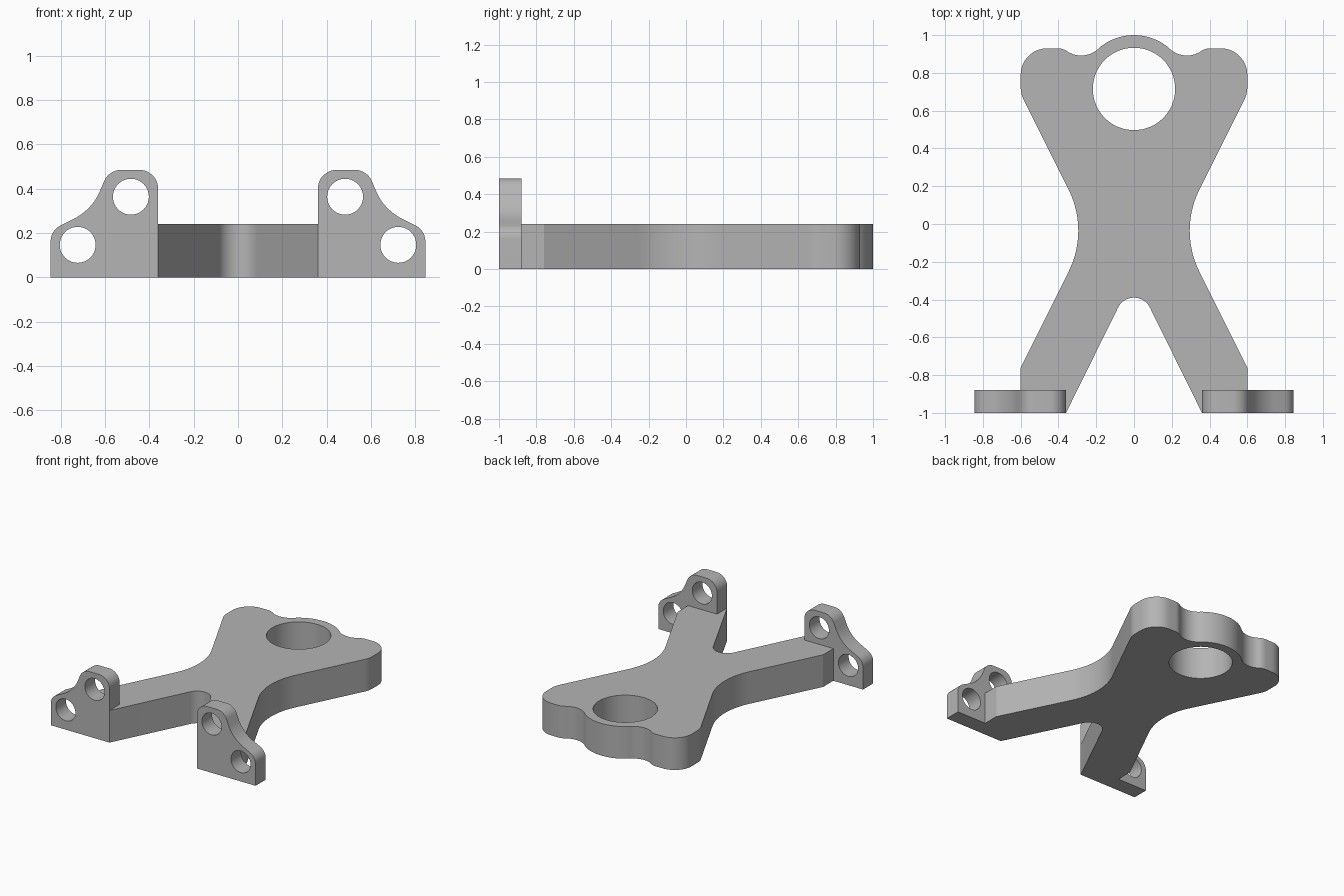
import bpy
import bmesh
from math import cos, sin, tan, radians, pi
from mathutils import Vector

cube = bpy.data.objects.get("Cube")
if cube:
    bpy.data.objects.remove(cube, do_unlink=True)

grey = bpy.data.materials.new("plain grey")
grey.use_nodes = True
grey.diffuse_color = (0.46, 0.46, 0.46, 1)
grey.node_tree.nodes["Principled BSDF"].inputs["Base Color"].default_value = grey.diffuse_color


def arc(cx, cy, r, start, end, steps=14):
    """Points along an arc, angles in degrees."""
    angles = [radians(start + (end - start) * i / steps) for i in range(steps + 1)]
    return [(cx + r * cos(a), cy + r * sin(a)) for a in angles]


def circle(cx, cy, r, steps=64):
    return arc(cx, cy, r, 0, 360, steps)[:-1]


def rounded(corners, steps=12):
    """Polygon from (x, y, radius) corners, each one filleted."""
    out = []
    for i, (x, y, r) in enumerate(corners):
        p = Vector((x, y))
        if r == 0:
            out.append((x, y))
            continue
        a = (Vector(corners[i - 1][:2]) - p).normalized()
        b = (Vector(corners[(i + 1) % len(corners)][:2]) - p).normalized()
        half = a.angle(b) / 2
        centre = p + (a + b).normalized() * (r / sin(half))
        u = p + a * (r / tan(half)) - centre
        v = p + b * (r / tan(half)) - centre
        sweep = u.angle(v)
        for k in range(steps + 1):
            t = k / steps
            q = centre + (u * sin((1 - t) * sweep) + v * sin(t * sweep)) / sin(sweep)
            out.append((q.x, q.y))
    return out


def plate(name, loops, place, offset):
    """Flat plate with holes: fill the loops, then extrude by offset."""
    bm = bmesh.new()
    edges = []
    for loop in loops:
        verts = [bm.verts.new(place(x, y)) for x, y in loop]
        edges += [bm.edges.new((verts[i - 1], verts[i])) for i in range(len(verts))]
    bmesh.ops.triangle_fill(bm, use_beauty=True, edges=edges)
    moved = bmesh.ops.extrude_face_region(bm, geom=bm.faces[:], use_keep_orig=True)
    bmesh.ops.translate(bm, vec=offset,
                        verts=[g for g in moved["geom"] if isinstance(g, bmesh.types.BMVert)])
    bmesh.ops.recalc_face_normals(bm, faces=bm.faces[:])
    for f in bm.faces:
        f.smooth = True
    mesh = bpy.data.meshes.new(name)
    bm.to_mesh(mesh)
    bm.free()
    mesh.set_sharp_from_angle(angle=radians(25))
    mesh.materials.append(grey)
    obj = bpy.data.objects.new(name, mesh)
    bpy.context.collection.objects.link(obj)
    return obj


# Body: right half of the outline, from the crotch round to the top of the ring
half = arc(0, -0.484, 0.094, 90, 26)
half += [(0.36, -1), (0.36, -0.88), (0.6, -0.88), (0.6, -0.76)]
half += arc(0.78, -0.035, 0.485, 206.6, 153.4, 20)     # waist
half += arc(0.45, 0.725, 0.15, -26.6, 0, 8)            # shoulder side
half += arc(0.46, 0.79, 0.14, 0, 90)                   # shoulder corner
half += arc(0.404, 0.842, 0.088, 90, 123.8, 8)
half += arc(0.28, 1.027, 0.135, -56.5, -131.5)[1:]     # dip beside the ring
half += arc(0, 0.715, 0.285, 48.2, 90)[1:]             # ring rim
outline = half + [(-x, y) for x, y in reversed(half[1:-1])]
plate("body_plate", [outline, circle(0, 0.715, 0.218)],
      lambda x, y: (x, y, 0), (0, 0, 0.24))

# Upright mounting flanges at the feet, each with two bolt holes
flange = rounded([(0.36, 0, 0), (0.845, 0, 0), (0.845, 0.212, 0.08),
                  (0.657, 0.306, 0.25), (0.583, 0.485, 0.085), (0.36, 0.485, 0.085)])
for side, s in (("left", 1), ("right", -1)):
    plate(side + "_flange",
          [flange, circle(0.483, 0.364, 0.081, 40), circle(0.723, 0.147, 0.081, 40)],
          lambda x, z: (s * x, -1, z), (0, 0.12, 0))
